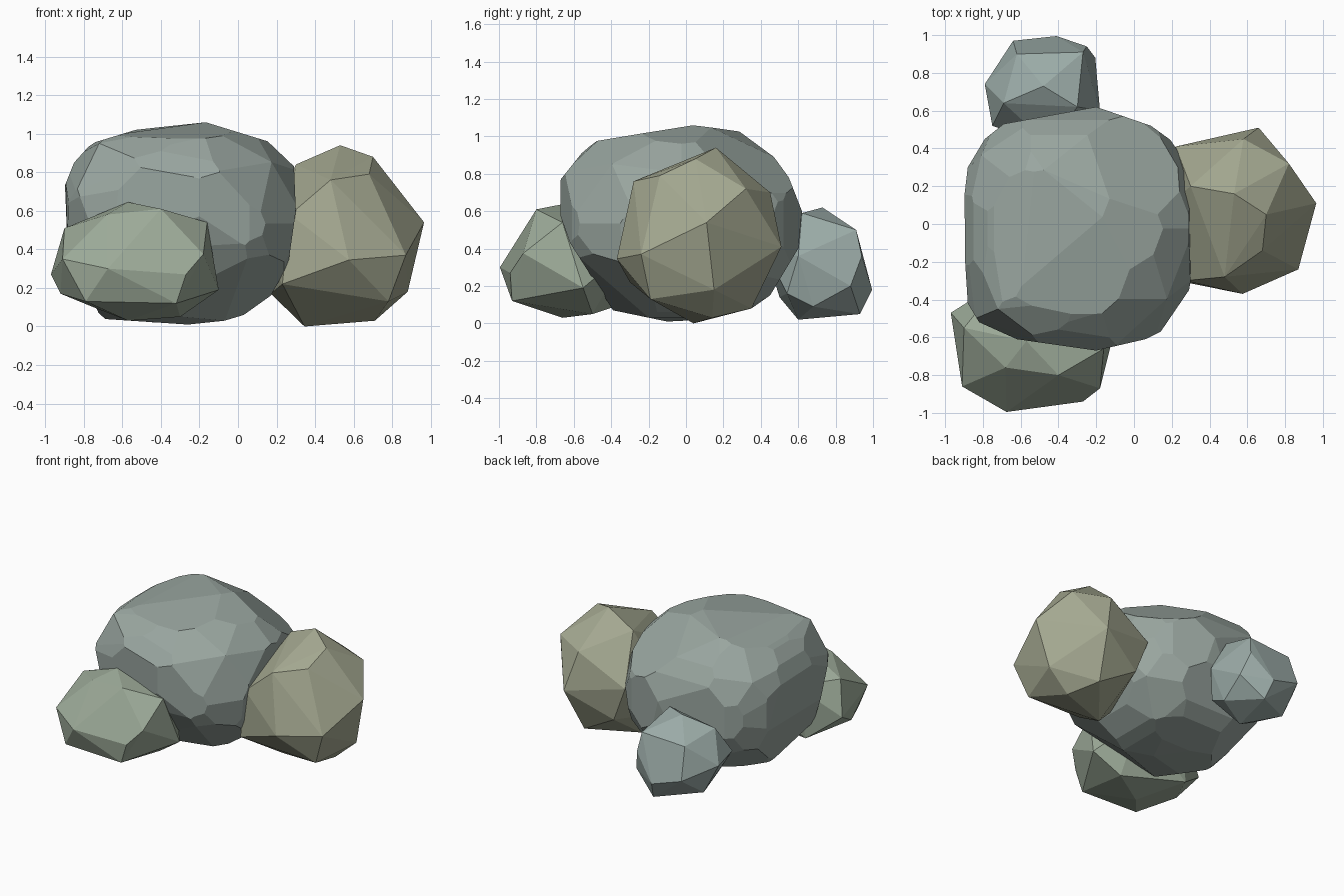
import bpy, bmesh
from mathutils import Vector


def wrap(bm):
    """Replace the mesh by its closed convex hull."""
    hull = bmesh.ops.convex_hull(bm, input=bm.verts[:])
    loose = {g for g in hull["geom_interior"] + hull["geom_unused"]
             if isinstance(g, bmesh.types.BMVert)}
    bmesh.ops.delete(bm, geom=list(loose), context='VERTS')


def finish(name, bm, color):
    """Close the points into a flat-faceted stone object."""
    wrap(bm)
    bmesh.ops.dissolve_limit(bm, angle_limit=0.06, verts=bm.verts[:], edges=bm.edges[:])
    bmesh.ops.recalc_face_normals(bm, faces=bm.faces[:])
    me = bpy.data.meshes.new(name)
    bm.to_mesh(me)
    bm.free()
    ob = bpy.data.objects.new(name, me)
    bpy.context.collection.objects.link(ob)
    mat = bpy.data.materials.new(name + "_stone")
    mat.diffuse_color = (*color, 1)
    me.materials.append(mat)


def small_rock(name, corners, color):
    bm = bmesh.new()
    for c in corners:
        bm.verts.new(c)
    finish(name, bm, color)


def cut(bm, co, no):
    """Remove everything beyond a plane and close the opening."""
    res = bmesh.ops.bisect_plane(bm, geom=bm.verts[:] + bm.edges[:] + bm.faces[:],
                                 plane_co=co, plane_no=no.normalized(), clear_outer=True)
    rim = [g for g in res["geom_cut"] if isinstance(g, bmesh.types.BMEdge)]
    if rim:
        bmesh.ops.holes_fill(bm, edges=rim, sides=0)


def chop(bm, outline, axes):
    """Cut to a counter-clockwise outline seen along one axis."""
    a, b = axes
    for p, q in zip(outline, outline[1:] + outline[:1]):
        co, no = Vector(), Vector()
        co[a], co[b] = p
        no[a], no[b] = q[1] - p[1], p[0] - q[0]
        cut(bm, co, no)


def shave(bm, direction, depth):
    """Take a flat slice of the given depth off one side."""
    no = Vector(direction).normalized()
    cut(bm, no * (max(v.co.dot(no) for v in bm.verts) - depth), no)


# main boulder: a faceted ellipsoid chopped to its three outlines
bm = bmesh.new()
bmesh.ops.create_icosphere(bm, subdivisions=2, radius=1.15)
for v in bm.verts:
    v.co = Vector((v.co.x * 0.605 - 0.305, v.co.y * 0.645 - 0.025, v.co.z * 0.525 + 0.535))
# bulging upper front left shoulder
for c in [(-0.72, -0.45, 0.95), (-0.84, -0.50, 0.70)]:
    bm.verts.new(c)
wrap(bm)
top = [(-0.20, -0.67), (0.06, -0.61), (0.18, -0.55), (0.28, -0.42), (0.30, -0.30),
       (0.30, 0.06), (0.28, 0.30), (0.20, 0.44), (0.09, 0.52), (-0.20, 0.62),
       (-0.69, 0.53), (-0.79, 0.45), (-0.88, 0.30), (-0.91, 0.05), (-0.88, -0.42),
       (-0.82, -0.52), (-0.62, -0.61)]
front = [(-0.26, 0.01), (-0.07, 0.03), (0.03, 0.06), (0.17, 0.16), (0.26, 0.32),
         (0.30, 0.60), (0.29, 0.84), (0.22, 0.94), (-0.17, 1.06), (-0.53, 1.02),
         (-0.76, 0.95), (-0.85, 0.85), (-0.91, 0.70), (-0.89, 0.45), (-0.71, 0.04)]
side = [(-0.10, 0.01), (0.10, 0.02), (0.35, 0.08), (0.45, 0.15), (0.60, 0.40),
        (0.62, 0.60), (0.55, 0.78), (0.47, 0.89), (0.28, 1.03), (0.03, 1.06),
        (-0.15, 1.03), (-0.47, 0.98), (-0.55, 0.92), (-0.67, 0.77), (-0.68, 0.60),
        (-0.62, 0.43), (-0.39, 0.07)]
chop(bm, top, (0, 1))
chop(bm, front, (0, 2))
chop(bm, side, (1, 2))
# broad flats: upper back right, lower front right, lower back left
shave(bm, (0.40, 0.50, 0.77), 0.08)
shave(bm, (0.45, -0.50, -0.74), 0.06)
shave(bm, (-0.50, 0.40, -0.75), 0.05)
finish("main_boulder", bm, (0.32, 0.38, 0.35))

# right rock
small_rock("right_rock", [
    (0.53, 0.16, 0.94), (0.70, 0.05, 0.88), (0.68, -0.14, 0.79), (0.48, -0.28, 0.76),
    (0.575, -0.37, 0.345), (0.87, -0.24, 0.37), (0.965, 0.11, 0.54), (0.88, 0.15, 0.18),
    (0.71, 0.14, 0.03), (0.78, -0.19, 0.13), (0.345, 0.04, 0.0), (0.23, -0.30, 0.22),
    (0.66, 0.51, 0.41), (0.82, 0.32, 0.72), (0.58, 0.45, 0.70), (0.30, 0.20, 0.84),
    (0.22, 0.41, 0.50), (0.60, 0.35, 0.08), (0.12, 0.05, 0.40), (0.17, -0.05, 0.17),
    (0.27, -0.30, 0.58), (0.32, 0.40, 0.24)], (0.37, 0.39, 0.28))

# front left rock
small_rock("front_rock", [
    (-0.675, -0.995, 0.30), (-0.91, -0.86, 0.35), (-0.27, -0.94, 0.27), (-0.18, -0.87, 0.375),
    (-0.32, -0.93, 0.12), (-0.79, -0.92, 0.13), (-0.68, -0.76, 0.58), (-0.40, -0.80, 0.61),
    (-0.57, -0.62, 0.645), (-0.16, -0.66, 0.54), (-0.10, -0.55, 0.19), (-0.97, -0.47, 0.27),
    (-0.90, -0.55, 0.51), (-0.92, -0.65, 0.17), (-0.57, -0.66, 0.03), (-0.30, -0.50, 0.05),
    (-0.70, -0.30, 0.50), (-0.75, -0.35, 0.10), (-0.30, -0.30, 0.40)], (0.34, 0.41, 0.32))

# back rock
small_rock("back_rock", [
    (-0.48, 0.73, 0.62), (-0.30, 0.62, 0.59), (-0.27, 0.91, 0.50), (-0.62, 0.90, 0.48),
    (-0.69, 0.64, 0.54), (-0.79, 0.74, 0.32), (-0.64, 0.97, 0.25), (-0.41, 0.995, 0.18),
    (-0.25, 0.94, 0.36), (-0.205, 0.88, 0.20), (-0.18, 0.60, 0.36), (-0.75, 0.52, 0.34),
    (-0.38, 0.93, 0.05), (-0.44, 0.60, 0.02), (-0.68, 0.76, 0.10), (-0.23, 0.68, 0.09),
    (-0.24, 0.54, 0.16), (-0.62, 0.50, 0.14), (-0.45, 0.42, 0.40)], (0.33, 0.41, 0.39))
